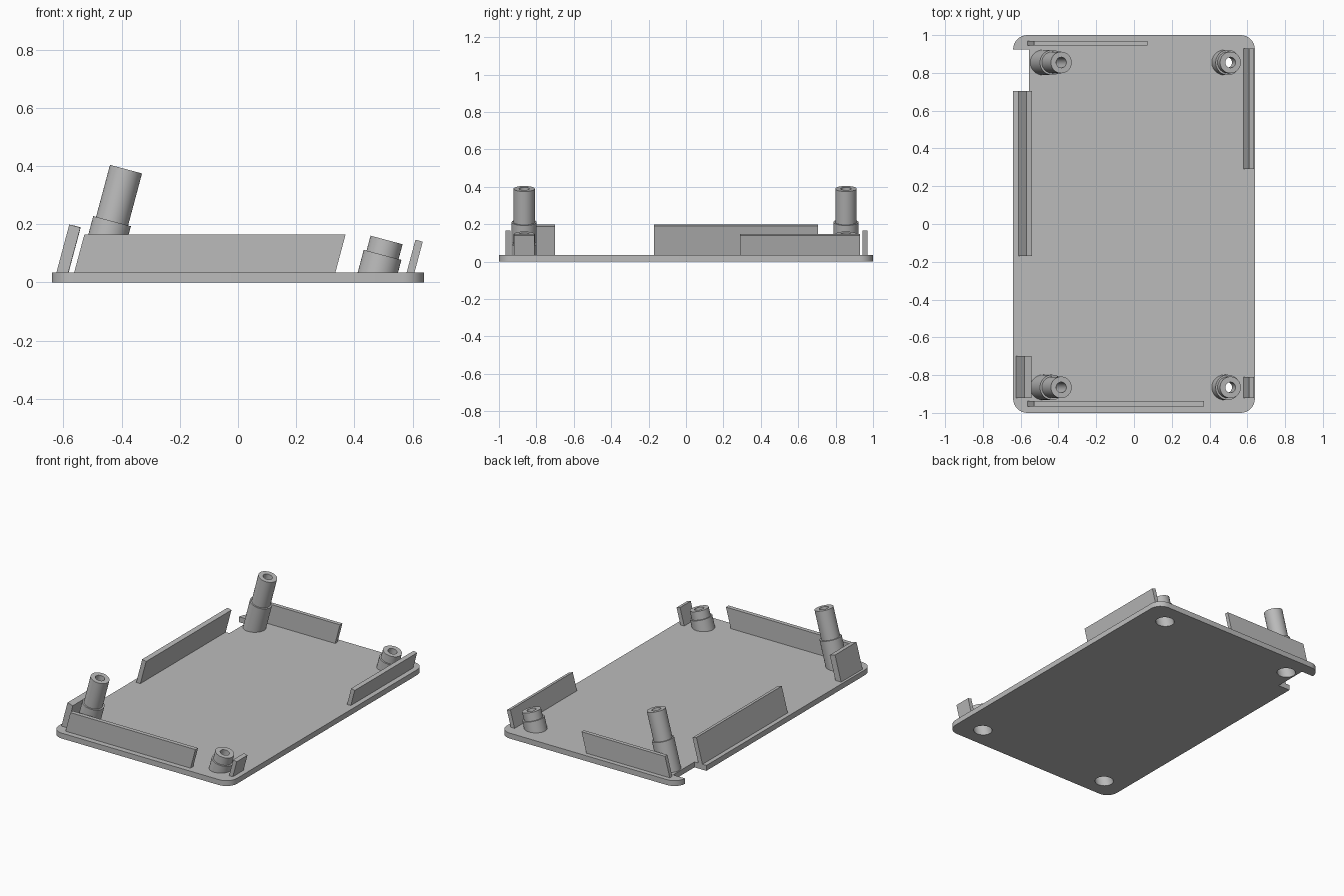
import bpy, bmesh, math
from mathutils import Matrix, Vector

if "Cube" in bpy.data.objects:
    bpy.data.objects.remove(bpy.data.objects["Cube"], do_unlink=True)

HALF_W, HALF_L, FLOOR, RADIUS = 0.64, 1.0, 0.035, 0.075
LEAN = math.radians(15)
SLOPE = math.tan(LEAN)
AXIS = Vector((math.sin(LEAN), 0, math.cos(LEAN)))

grey = bpy.data.materials.new("plain grey")
grey.use_nodes = True
colour = (0.5, 0.5, 0.5, 1)
grey.diffuse_color = colour
grey.node_tree.nodes["Principled BSDF"].inputs["Base Color"].default_value = colour


def finish(name, bm):
    bmesh.ops.recalc_face_normals(bm, faces=bm.faces)
    mesh = bpy.data.meshes.new(name)
    bm.to_mesh(mesh)
    bm.free()
    mesh.materials.append(grey)
    obj = bpy.data.objects.new(name, mesh)
    bpy.context.collection.objects.link(obj)
    return obj


def prism(name, points, offset):
    """Extrude a flat outline by an offset."""
    bm = bmesh.new()
    face = bm.faces.new([bm.verts.new(p) for p in points])
    ext = bmesh.ops.extrude_face_region(bm, geom=[face])
    verts = [g for g in ext["geom"] if isinstance(g, bmesh.types.BMVert)]
    bmesh.ops.translate(bm, verts=verts, vec=offset)
    return finish(name, bm)


def lathe(name, profile, x, y, clip=False):
    """Spin (radius, height) steps around a leaning axis through the floor."""
    bm = bmesh.new()
    rings = []
    for r, h in profile:
        ring = []
        for i in range(40):
            a = math.tau * i / 40
            ring.append(bm.verts.new((r * math.cos(a), r * math.sin(a), h)))
        rings.append(ring)
    for low, high in zip(rings, rings[1:]):
        for i in range(40):
            j = (i + 1) % 40
            bm.faces.new((low[i], low[j], high[j], high[i]))
    bm.faces.new(rings[0])
    bm.faces.new(rings[-1])
    bm.transform(Matrix.Translation((x, y, FLOOR)) @ Matrix.Rotation(LEAN, 4, "Y"))
    if clip:
        geom = bm.verts[:] + bm.edges[:] + bm.faces[:]
        cut = bmesh.ops.bisect_plane(bm, geom=geom, plane_co=(0, 0, FLOOR),
                                     plane_no=(0, 0, 1), clear_inner=True)
        edges = [g for g in cut["geom_cut"] if isinstance(g, bmesh.types.BMEdge)]
        bmesh.ops.edgeloop_fill(bm, edges=edges)
    return finish(name, bm)


def subtract(target, cutter):
    mod = target.modifiers.new("bore", "BOOLEAN")
    mod.operation, mod.solver, mod.object = "DIFFERENCE", "EXACT", cutter
    bpy.context.view_layer.objects.active = target
    bpy.ops.object.modifier_apply(modifier=mod.name)


def smooth(obj):
    bpy.ops.object.select_all(action="DESELECT")
    obj.select_set(True)
    bpy.context.view_layer.objects.active = obj
    bpy.ops.object.shade_smooth_by_angle(angle=math.radians(30))


# Base plate: rounded corners and a notch in the right edge
outline = []
for sx, sy, start in ((-1, -1, 180), (1, -1, 270), (1, 1, 0), (-1, 1, 90)):
    for i in range(9):
        a = math.radians(start + 90 * i / 8)
        outline.append((sx * (HALF_W - RADIUS) + RADIUS * math.cos(a),
                        sy * (HALF_L - RADIUS) + RADIUS * math.sin(a), 0))
outline += [(-0.555, 0.925, 0), (-0.555, 0.705, 0), (-HALF_W, 0.705, 0)]
plate = prism("base_plate", outline, (0, 0, FLOOR))

# Leaning hollow posts, tall on the right and short on the left
for side, x, collar, top in (("right", -0.48, 0.182, 0.367), ("left", 0.481, 0.062, 0.115)):
    for end, y in (("front", -0.865), ("back", 0.855)):
        post = lathe(f"{end}_{side}_post",
                     [(0.067, -0.06), (0.067, collar), (0.057, collar), (0.057, top)],
                     x, y, clip=True)
        bore = lathe("bore", [(0.055, -0.1), (0.055, collar - 0.02),
                              (0.028, collar - 0.02), (0.028, top + 0.05)], x, y)
        subtract(post, bore)
        subtract(plate, bore)
        bpy.data.objects.remove(bore, do_unlink=True)
        smooth(post)
smooth(plate)


# Side walls lean with the posts and have square-cut tops
def side_wall(name, x, thick, height, y0, y1):
    rise = height - FLOOR
    drop = thick * math.sin(LEAN) * math.cos(LEAN)
    shift = thick * math.cos(LEAN) ** 2
    points = [(x, y0, FLOOR), (x + thick, y0, FLOOR),
              (x + rise * SLOPE + shift, y0, height - drop),
              (x + rise * SLOPE, y0, height)]
    prism(name, points, (0, y1 - y0, 0))


side_wall("right_long_wall", -0.612, 0.03, 0.197, -0.17, 0.705)
side_wall("right_short_wall", -0.624, 0.041, 0.199, -0.92, -0.70)
side_wall("left_long_wall", 0.58, 0.027, 0.147, 0.29, 0.93)
side_wall("left_short_wall", 0.58, 0.027, 0.147, -0.92, -0.81)


# End walls are slanted panels
def end_wall(name, x0, x1, y0, y1):
    top = 0.165
    s = (top - FLOOR) * SLOPE
    points = [(x0, y0, FLOOR), (x1, y0, FLOOR), (x1 + s, y0, top), (x0 + s, y0, top)]
    prism(name, points, (0, y1 - y0, 0))


end_wall("front_wall", -0.563, 0.335, -0.965, -0.938)
end_wall("back_wall", -0.563, 0.036, 0.945, 0.97)
